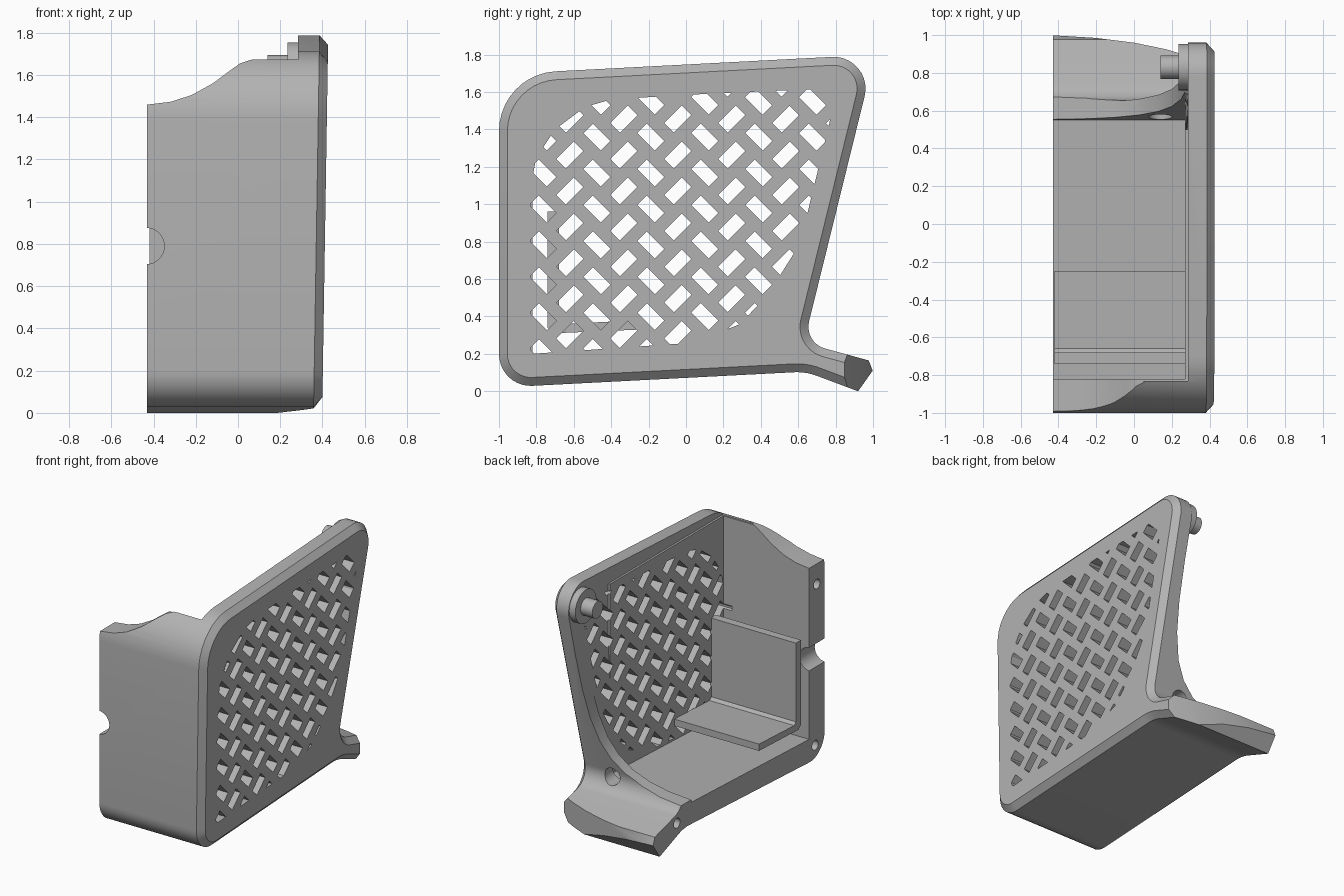
import bpy, bmesh, math
from mathutils import Vector

cube = bpy.data.objects.get("Cube")
if cube:
    bpy.data.objects.remove(cube)

grey = bpy.data.materials.new("grey plastic")
grey.use_nodes = True
colour = (0.45, 0.45, 0.45, 1)
grey.diffuse_color = colour
grey.node_tree.nodes["Principled BSDF"].inputs["Base Color"].default_value = colour

PLACE = {"x": lambda a, b, t: (t, a, b),
         "y": lambda a, b, t: (a, t, b),
         "z": lambda a, b, t: (a, b, t)}


def skin(bm, loops):
    """Closed solid through matching rings of points."""
    rings = [[bm.verts.new(p) for p in ring] for ring in loops]
    for low, high in zip(rings, rings[1:]):
        for i in range(len(low)):
            j = (i + 1) % len(low)
            bm.faces.new((low[i], low[j], high[j], high[i]))
    bm.faces.new(rings[0][::-1])
    bm.faces.new(rings[-1])


def finish(name, bm):
    bmesh.ops.recalc_face_normals(bm, faces=bm.faces)
    mesh = bpy.data.meshes.new(name)
    bm.to_mesh(mesh)
    bm.free()
    mesh.materials.append(grey)
    ob = bpy.data.objects.new(name, mesh)
    bpy.context.collection.objects.link(ob)
    return ob


def prism(name, axis, shape, start, end):
    bm = bmesh.new()
    skin(bm, [[PLACE[axis](a, b, t) for a, b in shape] for t in (start, end)])
    return finish(name, bm)


def circle(a, b, r, n=32):
    return [(a + r * math.cos(math.tau * i / n), b + r * math.sin(math.tau * i / n))
            for i in range(n)]


def box(a0, a1, b0, b1):
    return [(a0, b0), (a1, b0), (a1, b1), (a0, b1)]


def rounded(corners, steps=10):
    """Round (y, z, radius) corners with tangent arcs."""
    out = []
    for i, (a, b, r) in enumerate(corners):
        p = Vector((a, b))
        if r == 0:
            out.append(p)
            continue
        u = (Vector(corners[i - 1][:2]) - p).normalized()
        v = (Vector(corners[(i + 1) % len(corners)][:2]) - p).normalized()
        half = u.angle(v) / 2
        centre = p + (u + v).normalized() * r / math.sin(half)
        first = p + u * r / math.tan(half) - centre
        last = p + v * r / math.tan(half) - centre
        sweep = first.angle_signed(last)
        for k in range(steps + 1):
            t = -sweep * k / steps
            out.append(centre + Vector((first.x * math.cos(t) - first.y * math.sin(t),
                                        first.x * math.sin(t) + first.y * math.cos(t))))
    return out


def inset(points, d):
    out = []
    for i, p in enumerate(points):
        e = (p - points[i - 1]).normalized()
        f = (points[(i + 1) % len(points)] - p).normalized()
        n = Vector((-e.y - f.y, e.x + f.x)).normalized()
        out.append(p + n * d / max(0.5, n.dot(Vector((-f.y, f.x)))))
    return out


def cut(target, cutter):
    cutter.hide_render = True
    mod = target.modifiers.new("cut", "BOOLEAN")
    mod.operation = "DIFFERENCE"
    mod.solver = "EXACT"
    mod.object = cutter
    bpy.context.view_layer.objects.active = target
    bpy.ops.object.modifier_apply(modifier=mod.name)
    bpy.data.objects.remove(cutter)


# Housing: side outline swept across, with a chamfered and slightly tilted outer plate
outline = rounded([(-1, 0.02, 0.17), (0.64, 0.105, 0.3), (0.92, 0, 0), (0.998, 0.11, 0),
                   (0.977, 0.165, 0), (0.63, 0.26, 0.12), (1.01, 1.80, 0.17),
                   (-1, 1.695, 0.32)])
small = inset(outline, 0.045)


def tilt(x, z):
    return x + 0.016 * (z - 0.9)


bm = bmesh.new()
skin(bm, [[(-0.43, a, b) for a, b in outline],
          [(tilt(0.372, b), a, b) for a, b in outline],
          [(tilt(0.413, b), a, b) for a, b in small]])
housing = finish("housing", bm)

# Open interior
cavity = [(-0.82, 2), (-0.82, 0.2), (0.55, 0.26), (0.59, 0.45), (0.83, 1.56), (0.93, 2)]
cut(housing, prism("cavity_cutter", "x", cavity, -0.6, 0.27))
cut(housing, prism("top_cutter", "x", box(-0.83, 1.1, 1.66, 2), -0.6, 0.285))

# Swooping front edge
swoop = [(-0.6, 1.46), (-0.43, 1.46), (-0.32, 1.473), (-0.22, 1.505), (-0.12, 1.56),
         (-0.04, 1.62), (0.01, 1.655), (0.06, 1.672), (0.12, 1.678), (0.285, 1.678),
         (0.285, 2), (-0.6, 2)]
cut(housing, prism("swoop_cutter", "y", swoop, -1.2, -0.7))

# Curved opening in the back
opening = [(-0.6, 0.28), (-0.43, 0.28), (-0.25, 0.295), (-0.1, 0.33), (0.03, 0.39),
           (0.13, 0.48), (0.2, 0.6), (0.25, 0.78), (0.275, 1), (0.285, 1.3),
           (0.285, 2), (-0.6, 2)]
cut(housing, prism("opening_cutter", "y", opening, 0.5, 1.2))

# Curved end of the tail
tail = [(-0.6, 1), (-0.43, 0.999), (-0.2, 0.985), (0, 0.96), (0.17, 0.925), (0.3, 0.885),
        (0.5, 0.81), (0.5, 1.3), (-0.6, 1.3)]
cut(housing, prism("tail_cutter", "z", tail, -0.2, 0.45))

# Cable notch, joining holes and rear port
cut(housing, prism("notch_cutter", "y", circle(-0.435, 0.79, 0.086), -1.2, -0.7))
for y, z in ((-0.91, 1.31), (-0.89, 0.13), (0.72, 0.17)):
    cut(housing, prism("joining_hole_cutter", "x", circle(y, z, 0.036, 20), -0.6, -0.25))
cut(housing, prism("port_cutter", "y", circle(0.14, 0.34, 0.062), 0.45, 1.1))

# Herringbone vents, trimmed to a convex field
field = [Vector(p) for p in (
    (-0.83, 0.2), (0.04, 0.26), (0.29, 0.36), (0.44, 0.52), (0.61, 0.79), (0.77, 1.45),
    (0.775, 1.62), (0, 1.585), (-0.4, 1.56), (-0.54, 1.52), (-0.7, 1.4), (-0.8, 1.25),
    (-0.83, 1.1))]


def trim(shape):
    for i, p in enumerate(field):
        edge = field[(i + 1) % len(field)] - p
        sides = [edge.cross(q - p) for q in shape]
        kept = []
        for k, q in enumerate(shape):
            s, t = sides[k - 1], sides[k]
            if s * t < 0:
                kept.append(shape[k - 1].lerp(q, s / (s - t)))
            if t >= 0:
                kept.append(q)
        shape = kept
    return shape


def area(shape):
    return abs(sum(shape[i - 1].cross(p) for i, p in enumerate(shape))) / 2


bm = bmesh.new()
pitch, rise = 0.1442, 0.192
for col in range(13):
    lean = 1 if col % 2 else -1
    along = Vector((1, lean)).normalized() * 0.066
    across = Vector((-lean, 1)).normalized() * 0.036
    for row in range(10):
        c = Vector((-0.765 + col * pitch, 0.015 + (row + 0.5 * (col % 2)) * rise))
        slot = trim([c - along - across, c + along - across,
                     c + along + across, c - along + across])
        if len(slot) > 2 and area(slot) > 0.0003:
            skin(bm, [[(x, p.x, p.y) for p in slot] for x in (0.2, 0.5)])
cut(housing, finish("vent_cutter", bm))

# Inner shelf bracket, following the sloped floor
bracket = [(-0.74, 0.34), (-0.71, 0.31), (-0.25, 0.33), (-0.25, 0.38), (-0.66, 0.36),
           (-0.68, 0.38), (-0.68, 0.96), (-0.74, 0.96)]
shelf = prism("inner_bracket", "x", bracket, -0.42, 0.275)

# Hinge pin and its collar
collar = prism("pin_collar", "x", circle(0.83, 1.632, 0.123), 0.235, 0.3)
pin = prism("hinge_pin", "x", circle(0.83, 1.632, 0.062), 0.14, 0.24)

for ob in bpy.context.selected_objects:
    ob.select_set(False)
for ob in (housing, shelf, collar, pin):
    ob.select_set(True)
bpy.context.view_layer.objects.active = housing
bpy.ops.object.shade_smooth_by_angle(angle=math.radians(25))
